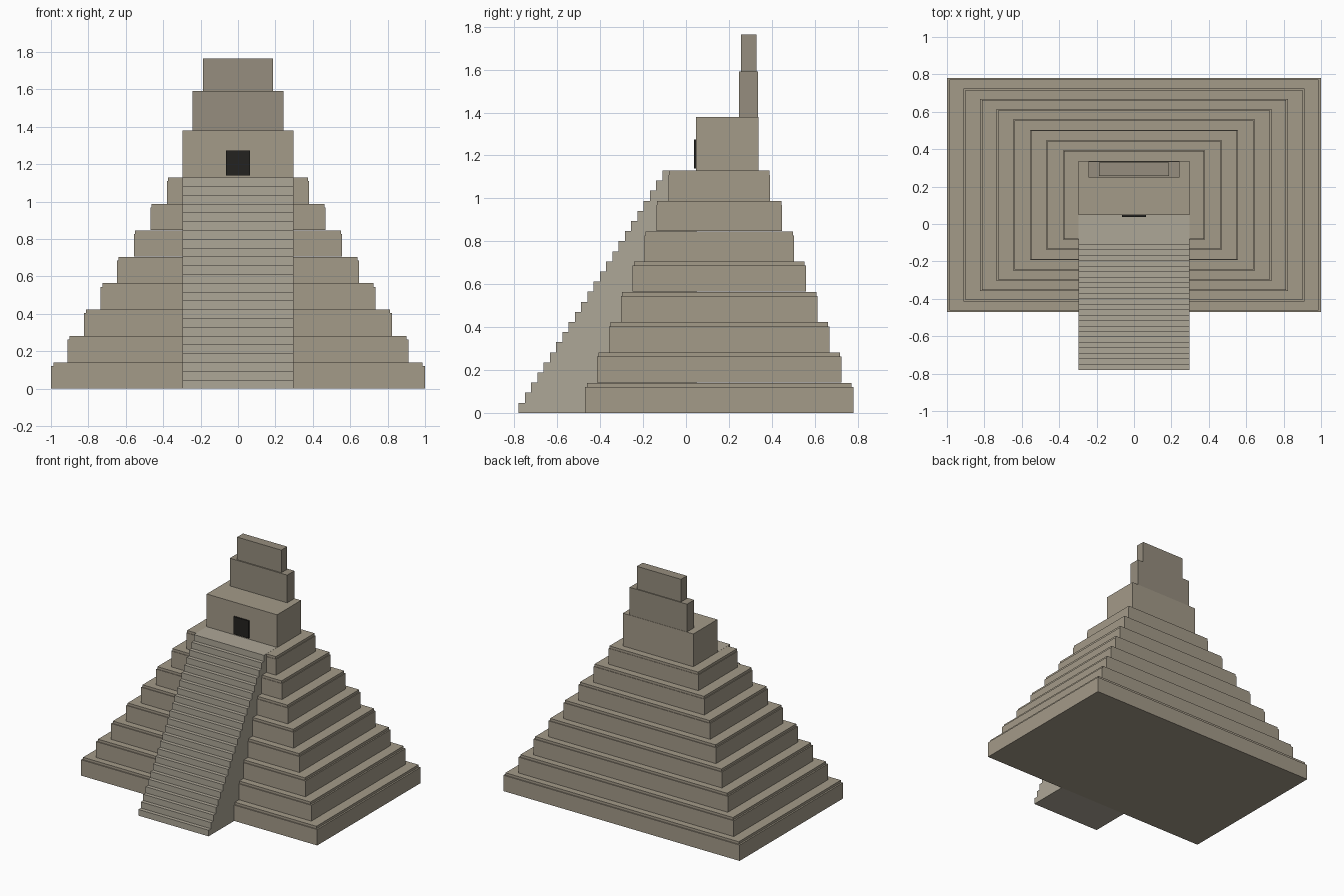
import bpy, bmesh

if "Cube" in bpy.data.objects:
    bpy.data.objects.remove(bpy.data.objects["Cube"])


def material(name, rgb):
    m = bpy.data.materials.new(name)
    m.diffuse_color = (*rgb, 1)
    m.use_nodes = True
    m.node_tree.nodes["Principled BSDF"].inputs["Base Color"].default_value = m.diffuse_color
    return m


stone = material("stone", (0.37, 0.325, 0.25))
pale = material("pale_stone", (0.42, 0.385, 0.31))
dark = material("weathered_stone", (0.305, 0.27, 0.21))
black = material("shadow", (0.017, 0.016, 0.014))


def prism(name, profile, x, mat):
    """Extrude a (y, z) outline from -x to +x."""
    bm = bmesh.new()
    face = bm.faces.new([bm.verts.new((-x, y, z)) for y, z in profile])
    new = bmesh.ops.extrude_face_region(bm, geom=[face])["geom"]
    bmesh.ops.translate(bm, vec=(2 * x, 0, 0),
                        verts=[v for v in new if isinstance(v, bmesh.types.BMVert)])
    bmesh.ops.recalc_face_normals(bm, faces=bm.faces)
    me = bpy.data.meshes.new(name)
    bm.to_mesh(me)
    bm.free()
    me.materials.append(mat)
    ob = bpy.data.objects.new(name, me)
    bpy.context.collection.objects.link(ob)
    return ob


def box(name, x, y0, y1, z0, z1, mat):
    return prism(name, [(y0, z0), (y1, z0), (y1, z1), (y0, z1)], x, mat)


# Eight terraces, each with a slightly inset cap course
TIERS, TOP, CY = 8, 1.13, 0.155
h = TOP / TIERS
for i in range(TIERS):
    t = i / (TIERS - 1)
    hx, hy = 1 - 0.62 * t, 0.625 - 0.3875 * t
    z = i * h
    box(f"terrace_{i + 1}", hx, CY - hy, CY + hy, z, z + h - 0.02, stone)
    s = 0.9875
    box(f"terrace_cap_{i + 1}", hx * s, CY - hy * s, CY + hy * s,
        z + h - 0.02, z + h - 0.001, stone)

# Front staircase running up to the temple
STEPS, run, rise = 24, 0.0291, TOP / 24
outline = [(0.05, 0)]
for i in range(STEPS):
    y = -0.78 + i * run
    outline += [(y, i * rise), (y, (i + 1) * rise)]
outline.append((0.05, TOP))
prism("staircase", outline, 0.297, pale)

# Temple with doorway and two-stage roof comb
box("temple", 0.298, 0.047, 0.337, TOP - 0.001, 1.38, stone)
box("doorway", 0.063, 0.037, 0.048, 1.14, 1.274, black)
box("roof_comb_lower", 0.243, 0.248, 0.335, 1.38, 1.592, dark)
box("roof_comb_upper", 0.187, 0.257, 0.328, 1.592, 1.765, dark)
